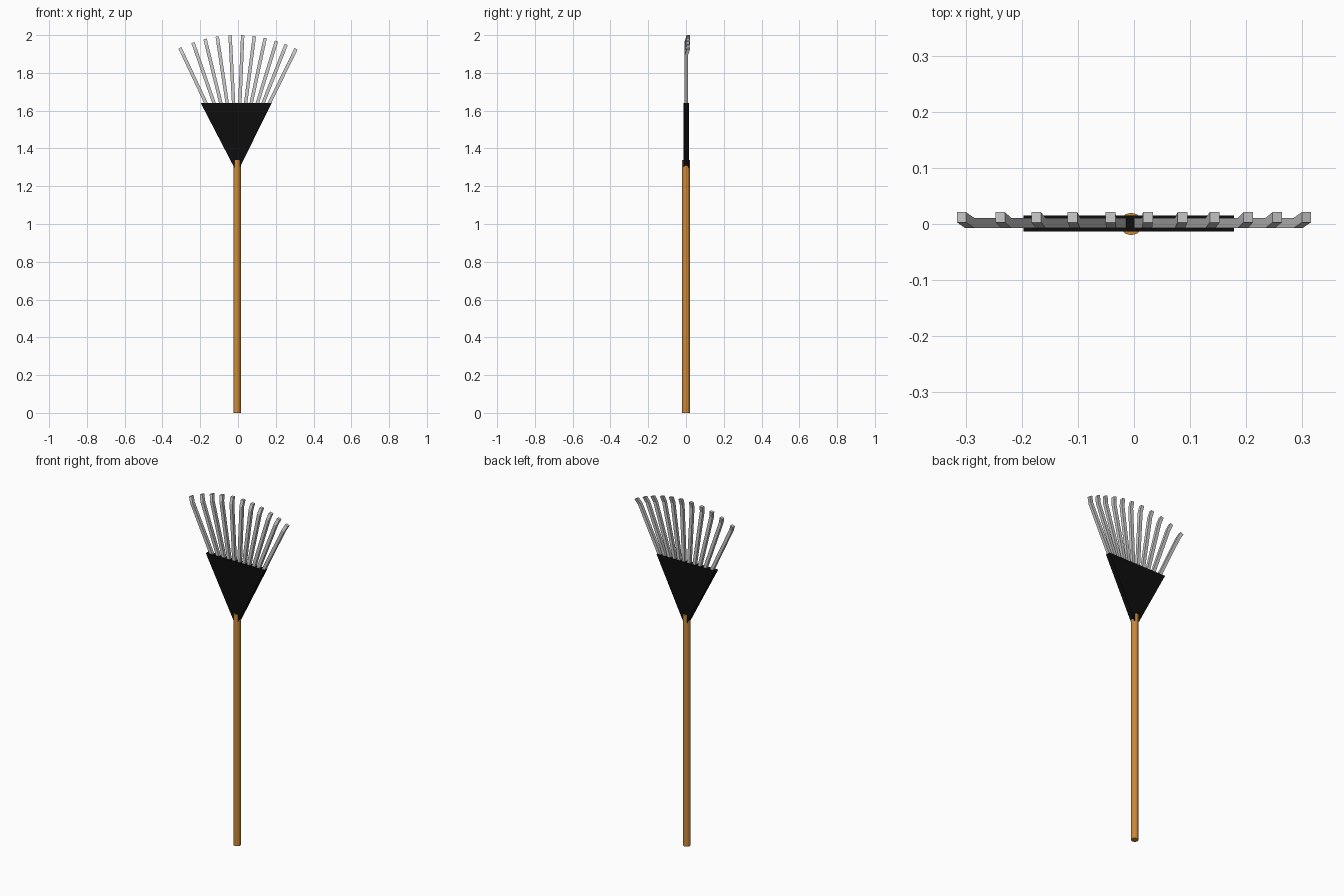
import bpy, bmesh, math

if "Cube" in bpy.data.objects:
    bpy.data.objects.remove(bpy.data.objects["Cube"])

CX = -0.005          # centre line of handle and fan
PIVOT_Z = 1.29       # point the tines radiate from


def material(name, rgb):
    m = bpy.data.materials.new(name)
    m.diffuse_color = (*rgb, 1)
    m.use_nodes = True
    m.node_tree.nodes["Principled BSDF"].inputs["Base Color"].default_value = m.diffuse_color
    return m


def loft(name, sections, mat=None):
    """Skin a closed solid through matching vertex loops."""
    bm = bmesh.new()
    rings = [[bm.verts.new(p) for p in s] for s in sections]
    n = len(rings[0])
    for a, b in zip(rings, rings[1:]):
        for i in range(n):
            j = (i + 1) % n
            bm.faces.new((a[i], a[j], b[j], b[i]))
    bm.faces.new(rings[0])
    bm.faces.new(rings[-1])
    bmesh.ops.recalc_face_normals(bm, faces=bm.faces)
    mesh = bpy.data.meshes.new(name)
    bm.to_mesh(mesh)
    bm.free()
    ob = bpy.data.objects.new(name, mesh)
    bpy.context.collection.objects.link(ob)
    if mat:
        mesh.materials.append(mat)
    return ob


# Wooden handle
bpy.ops.mesh.primitive_cylinder_add(vertices=12, radius=0.02, depth=1.34,
                                    location=(CX, 0, 0.67))
handle = bpy.context.object
handle.name = "handle"
handle.data.materials.append(material("wood", (0.6, 0.25, 0.04)))

# Black triangular head plate
outline = [(-0.197, 1.64), (0.178, 1.64), (-0.005, 1.27)]
loft("head_plate",
     [[(x, y, z) for x, z in outline] for y in (-0.013, 0.015)],
     material("black_plastic", (0.004, 0.004, 0.004)))

# Fanned square tines with tips bent towards the back
angles = (-25.2, -19.2, -13.8, -8.5, -3, 2.4, 7.4, 12.1, 17.1, 21.5, 26.1)
path = [(0.33, 0.0015), (0.675, 0.0015), (0.71, 0.012)]   # radius, y
h = 0.009
for i, a in enumerate(angles):
    tine = loft(f"tine_{i + 1}",
                [[(-h, y - h, r), (h, y - h, r), (h, y + h, r), (-h, y + h, r)]
                 for r, y in path])
    tine.location = (CX, 0, PIVOT_Z)
    tine.rotation_euler.y = math.radians(a)
